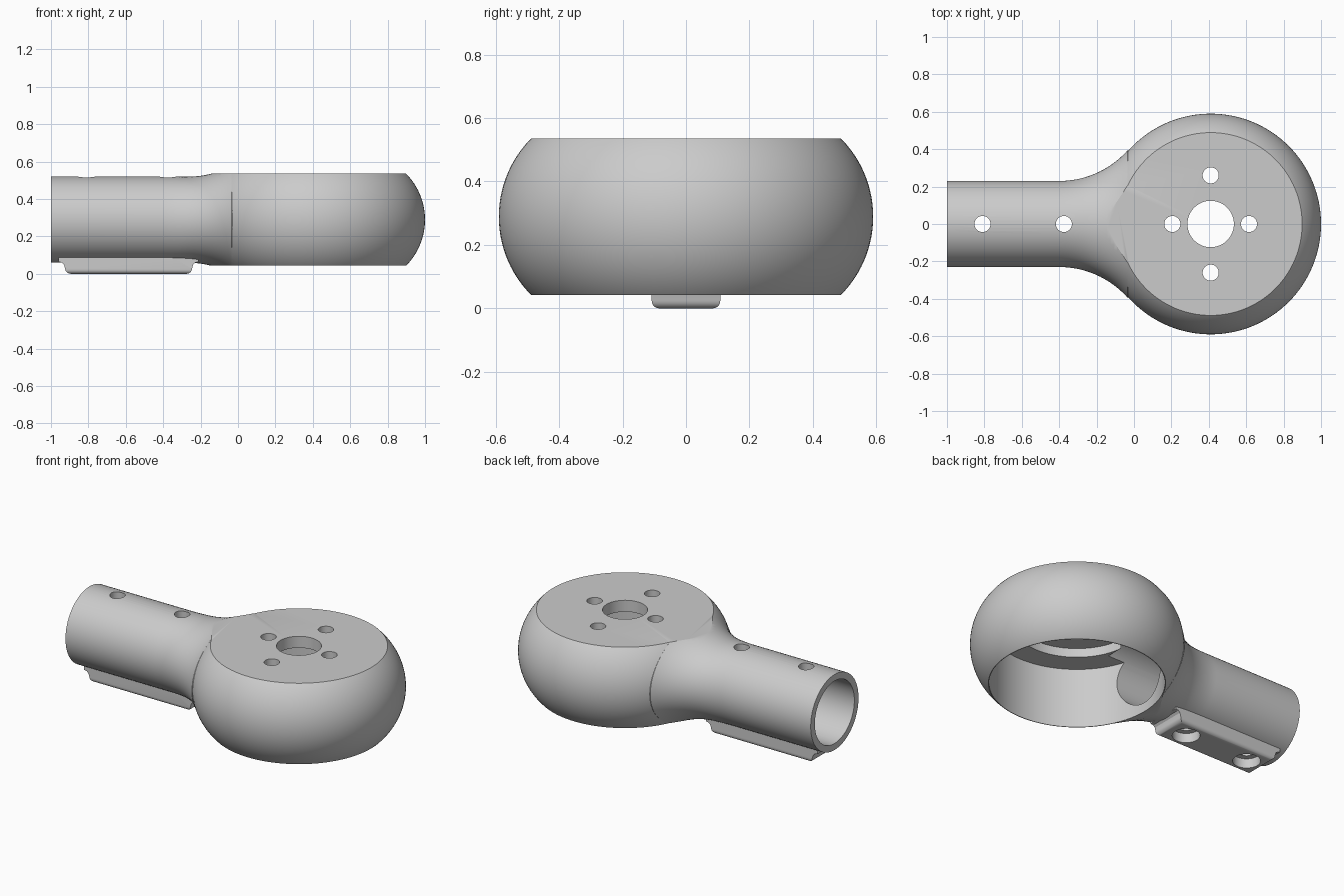
import bpy, bmesh
from math import sin, cos, pi, sqrt, radians

if "Cube" in bpy.data.objects:
    bpy.data.objects.remove(bpy.data.objects["Cube"])

CX, CZ, HALF = 0.41, 0.289, 0.246   # head axis, mid height, half height


def make(name, verts, faces):
    me = bpy.data.meshes.new(name)
    bm = bmesh.new()
    vs = [bm.verts.new(v) for v in verts]
    for f in faces:
        bm.faces.new([vs[i] for i in f])
    bmesh.ops.recalc_face_normals(bm, faces=bm.faces)
    bm.to_mesh(me)
    bm.free()
    ob = bpy.data.objects.new(name, me)
    bpy.context.collection.objects.link(ob)
    return ob


def loft(name, rings):
    """Closed solid through rings with equal point counts."""
    n = len(rings[0])
    verts = [p for r in rings for p in r]
    faces = [(k*n + i, k*n + (i+1) % n, (k+1)*n + (i+1) % n, (k+1)*n + i)
             for k in range(len(rings)-1) for i in range(n)]
    last = (len(rings)-1)*n
    faces += [tuple(range(n)), tuple(range(last, last + n))]
    return make(name, verts, faces)


def disc(x, y, z, r, n):
    return [(x + r*cos(2*pi*i/n), y + r*sin(2*pi*i/n), z) for i in range(n)]


def oval(x, wy, wz, n=72):
    return [(x, wy*cos(2*pi*i/n), CZ + wz*sin(2*pi*i/n)) for i in range(n)]


def drill(x, y, r, z0, z1, n=40):
    return loft("drill", [disc(x, y, z0, r, n), disc(x, y, z1, r, n)])


def combine(target, tool, op):
    m = target.modifiers.new(op, 'BOOLEAN')
    m.operation, m.solver, m.object = op, 'EXACT', tool
    bpy.context.view_layer.objects.active = target
    bpy.ops.object.modifier_apply(modifier=m.name)
    bpy.data.objects.remove(tool)


def flare(x, start):
    d = max(0, x - start)
    return 0.72 - sqrt(0.49**2 - d*d)


# Bulging round head
head_rings = []
for i in range(33):
    a = radians(-54 + 108*i/32)
    head_rings.append(disc(CX, 0, CZ + 0.35*sin(a), 0.24 + 0.35*cos(a), 128))
body = loft("socket_body", head_rings)

# Tubular arm flaring into the head
xs = [-1.0] + [-0.40 + 0.365*i/20 for i in range(21)]
rings = [oval(x, flare(x, -0.40), flare(x, -0.268)) for x in xs]
rings.append(oval(0.06, 0.38, 0.27))
combine(body, loft("arm", rings), 'UNION')

# Flat top and bottom
slab = [[(x, y, z) for x, y in ((-2, -2), (2, -2), (2, 2), (-2, 2))]
        for z in (CZ - HALF, CZ + HALF)]
combine(body, loft("slab", slab), 'INTERSECT')

# Mounting rail under the arm
left = [(-0.96, 0.12), (-0.96, 0.064), (-0.942, 0.060), (-0.930, 0.048),
        (-0.925, 0.03), (-0.920, 0.0)]
prof = left + [(-1.17 - x, z) for x, z in reversed(left)]
rail = loft("rail", [[(x, y, z) for x, z in prof] for y in (-0.108, 0.108)])
bm = bmesh.new()
bm.from_mesh(rail.data)
edges = [e for e in bm.edges if all(v.co.z < 0.001 for v in e.verts)]
bmesh.ops.bevel(bm, geom=edges, offset=0.024, segments=5, profile=0.5,
                affect='EDGES')
bm.to_mesh(rail.data)
bm.free()
combine(body, rail, 'UNION')

# Arm bore, stepped head cavity, and screw holes
cuts = [
    loft("bore", [oval(-1.1, 0.19, 0.19), oval(0.062, 0.19, 0.19)]),
    drill(CX, 0, 0.485, -0.1, 0.41, 128),
    drill(CX, 0, 0.35, 0.3, 0.465, 96),
    drill(CX, 0, 0.124, 0.4, 0.7, 64),
]
for dx, dy in ((0.205, 0), (-0.205, 0), (0, 0.26), (0, -0.26)):
    cuts.append(drill(CX + dx, dy, 0.043, 0.4, 0.7))
for x in (-0.81, -0.375):
    cuts.append(drill(x, 0, 0.043, -0.1, 0.7))
    cuts.append(drill(x, 0, 0.077, -0.1, 0.058))
for c in cuts:
    combine(body, c, 'DIFFERENCE')

bpy.ops.object.select_all(action='DESELECT')
body.select_set(True)
bpy.context.view_layer.objects.active = body
bpy.ops.object.shade_smooth_by_angle(angle=radians(28))
